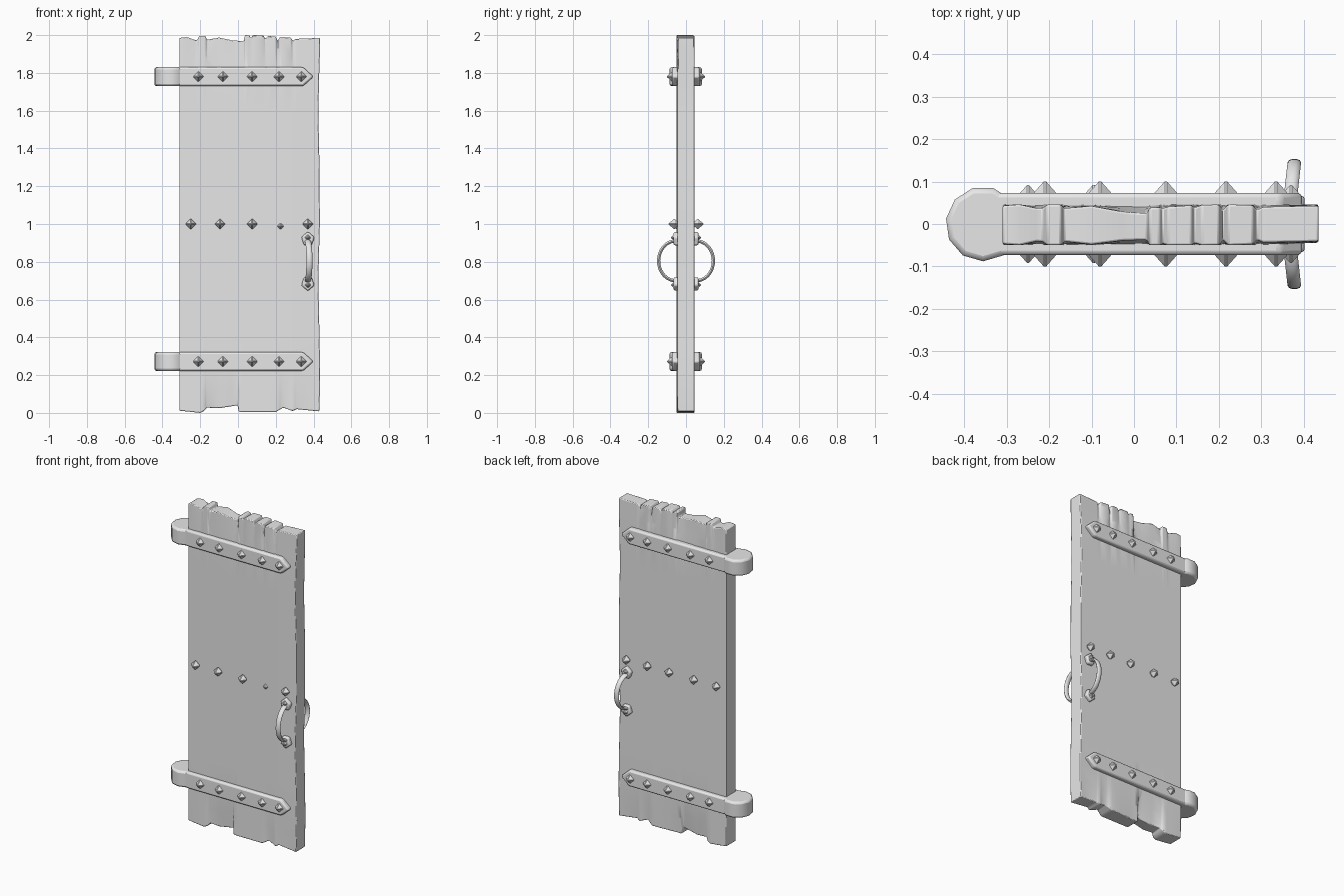
import bpy, bmesh, math
from mathutils import Vector, Matrix

cube = bpy.data.objects.get("Cube")
if cube:
    bpy.data.objects.remove(cube, do_unlink=True)

grey = bpy.data.materials.new("plain_grey")
grey.use_nodes = True
grey.diffuse_color = (0.8, 0.8, 0.8, 1)
grey.node_tree.nodes["Principled BSDF"].inputs["Base Color"].default_value = (0.8, 0.8, 0.8, 1)


def finish(name, bm, bevel=0, segments=2, smooth=40):
    bmesh.ops.recalc_face_normals(bm, faces=bm.faces)
    mesh = bpy.data.meshes.new(name)
    bm.to_mesh(mesh)
    bm.free()
    mesh.materials.append(grey)
    ob = bpy.data.objects.new(name, mesh)
    bpy.context.collection.objects.link(ob)
    if bevel:
        mod = ob.modifiers.new("soft_edges", 'BEVEL')
        mod.width, mod.segments = bevel, segments
        mod.limit_method, mod.angle_limit = 'ANGLE', math.radians(40)
    if smooth:
        bpy.ops.object.select_all(action='DESELECT')
        ob.select_set(True)
        bpy.context.view_layer.objects.active = ob
        bpy.ops.object.shade_smooth_by_angle(angle=math.radians(smooth))
    return ob


def prism(name, outline, y0, y1, bevel):
    """Extrude an (x, z) outline along y."""
    bm = bmesh.new()
    face = bm.faces.new([bm.verts.new((x, y0, z)) for x, z in outline])
    moved = bmesh.ops.extrude_face_region(bm, geom=[face])["geom"]
    verts = [v for v in moved if isinstance(v, bmesh.types.BMVert)]
    bmesh.ops.translate(bm, verts=verts, vec=(0, y1 - y0, 0))
    return finish(name, bm, bevel)


def interp(points, x):
    for (xa, za), (xb, zb) in zip(points, points[1:]):
        if x <= xb:
            return za + (zb - za) * (x - xa) / (xb - xa)
    return points[-1][1]


# Door slab: splintered ends, slightly warped faces
top = [(-.31, 1.985), (-.27, 1.99), (-.23, 1.975), (-.215, 1.975), (-.205, 1.995),
       (-.172, 1.995), (-.165, 1.975), (-.1, 1.987), (-.03, 1.972), (.03, 1.968),
       (.037, 2), (.06, 1.998), (.068, 1.985), (.08, 2), (.135, 1.998), (.143, 1.98),
       (.16, 1.995), (.2, 1.992), (.21, 1.968), (.222, 1.99), (.28, 1.987),
       (.29, 1.968), (.305, 1.98), (.43, 1.985)]
bottom = [(-.31, .012), (-.2, 0), (-.18, .01), (-.165, .028), (-.1, .025),
          (-.003, .04), (.005, .005), (.2, .005), (.24, .028), (.29, .01),
          (.31, .02), (.43, .008)]
columns = sorted({p[0] for p in top + bottom})
rows = (0, .012, .05, .1, .2, .35, .5, .65, .8, .9, .95, .988, 1)
bm = bmesh.new()
grid = []
for x in columns:
    zt, zb = interp(top, x), interp(bottom, x)
    line = []
    for t in rows:
        z = zb + (zt - zb) * t
        wear = max(0, 1 - min(t, 1 - t) / .1)
        notch = max(0, 1.99 - zt) if t > .5 else max(0, zb - .008)
        groove = wear * min(.014, notch * .6)
        xx = x + (.005 * math.sin(z * 7) if x > .4 else 0)
        round_edge = .006 * max(0, (x - .25) / .18) ** 2
        dip = .008 * math.exp(-((x - .02) / .1) ** 2) * wear
        front = bm.verts.new((xx, -.05 + groove + round_edge, z))
        back = bm.verts.new((xx, .046 - groove - dip, z))
        line.append((front, back))
    grid.append(line)
last = len(rows) - 1
for a, b in zip(grid, grid[1:]):
    for j in range(last):
        for s in (0, 1):
            bm.faces.new((a[j][s], b[j][s], b[j + 1][s], a[j + 1][s]))
    for j in (0, last):
        bm.faces.new((a[j][0], b[j][0], b[j][1], a[j][1]))
for line in (grid[0], grid[-1]):
    for p, q in zip(line, line[1:]):
        bm.faces.new((p[0], q[0], q[1], p[1]))
finish("door_slab", bm, .006)


def rivet(name, x, y, z):
    """Diamond stud with its tip along y."""
    bm = bmesh.new()
    for sign in (-1, 1):
        bmesh.ops.create_cone(bm, segments=4, radius1=.031, radius2=0, depth=.035,
                              matrix=Matrix.Diagonal((1, 1, sign, 1)) @ Matrix.Translation((0, 0, .0175)))
    bmesh.ops.remove_doubles(bm, verts=bm.verts, dist=.0005)
    bmesh.ops.delete(bm, geom=[f for f in bm.faces if len(f.verts) > 3], context='FACES_ONLY')
    bmesh.ops.transform(bm, verts=bm.verts, matrix=Matrix.Translation((x, y, z))
                        @ Matrix.Rotation(math.pi / 2, 4, 'X'))
    finish(name, bm, .003, 1, 0)


# Hinge straps, knuckles and their rivets
for label, z in (("lower", .272), ("upper", 1.78)):
    bm = bmesh.new()
    bmesh.ops.create_cone(bm, cap_ends=True, segments=11, radius1=.088, radius2=.088, depth=.1,
                          matrix=Matrix.Translation((-.356, 0, z)) @ Matrix.Rotation(math.pi, 4, 'Z'))
    finish(label + "_hinge_knuckle", bm, .012)
    for side, s in (("front", -1), ("back", 1)):
        outline = [(-.37, z - .05), (.345, z - .05), (.4, z), (.345, z + .05), (-.37, z + .05)]
        prism(f"{label}_{side}_strap", outline, s * .03, s * .073, .01)
        for i, x in enumerate((-.21, -.08, .075, .217, .335)):
            rivet(f"{label}_{side}_strap_rivet_{i + 1}", x, s * .071, z)

# Middle row of rivets
for side, s in (("front", -1), ("back", 1)):
    for i, x in enumerate((-.25, -.095, .075, .225, .37)):
        sunk = s < 0 and i == 3
        rivet(f"{side}_middle_rivet_{i + 1}", x, s * (.035 if sunk else .062), .988 if sunk else 1.0)


# Pull handles: flattened bowed bar with a pointed mount at each end
def handle(side, s):
    bm = bmesh.new()
    rings = []
    steps, sides = 20, 10
    for i in range(steps + 1):
        a = math.radians(-95 + 190 * i / steps)
        bow = max(0, math.cos(a))
        centre = Vector((.368 + .01 * bow, s * (.055 + .09 * math.cos(a)), .805 + .105 * math.sin(a)))
        out = Vector((0, s * math.cos(a), math.sin(a)))
        ring = []
        for k in range(sides):
            b = 2 * math.pi * k / sides
            offset = Vector((.016 * math.cos(b), 0, 0)) + out * (.009 * math.sin(b))
            ring.append(bm.verts.new(centre + offset))
        rings.append(ring)
    for a, b in zip(rings, rings[1:]):
        for k in range(sides):
            n = (k + 1) % sides
            bm.faces.new((a[k], a[n], b[n], b[k]))
    bm.faces.new(rings[0])
    bm.faces.new(rings[-1])
    finish(side + "_handle_bar", bm)
    for label, z, d in (("upper", .92, 1), ("lower", .685, -1)):
        shape = ((-.02, -.033), (.02, -.033), (.035, .01), (0, .04), (-.035, .01))
        prism(f"{side}_{label}_handle_mount", [(.37 + x, z + d * h) for x, h in shape],
              s * .035, s * .066, .008)
        rivet(f"{side}_{label}_handle_stud", .37, s * .05, z + d * .008)


handle("front", -1)
handle("back", 1)
